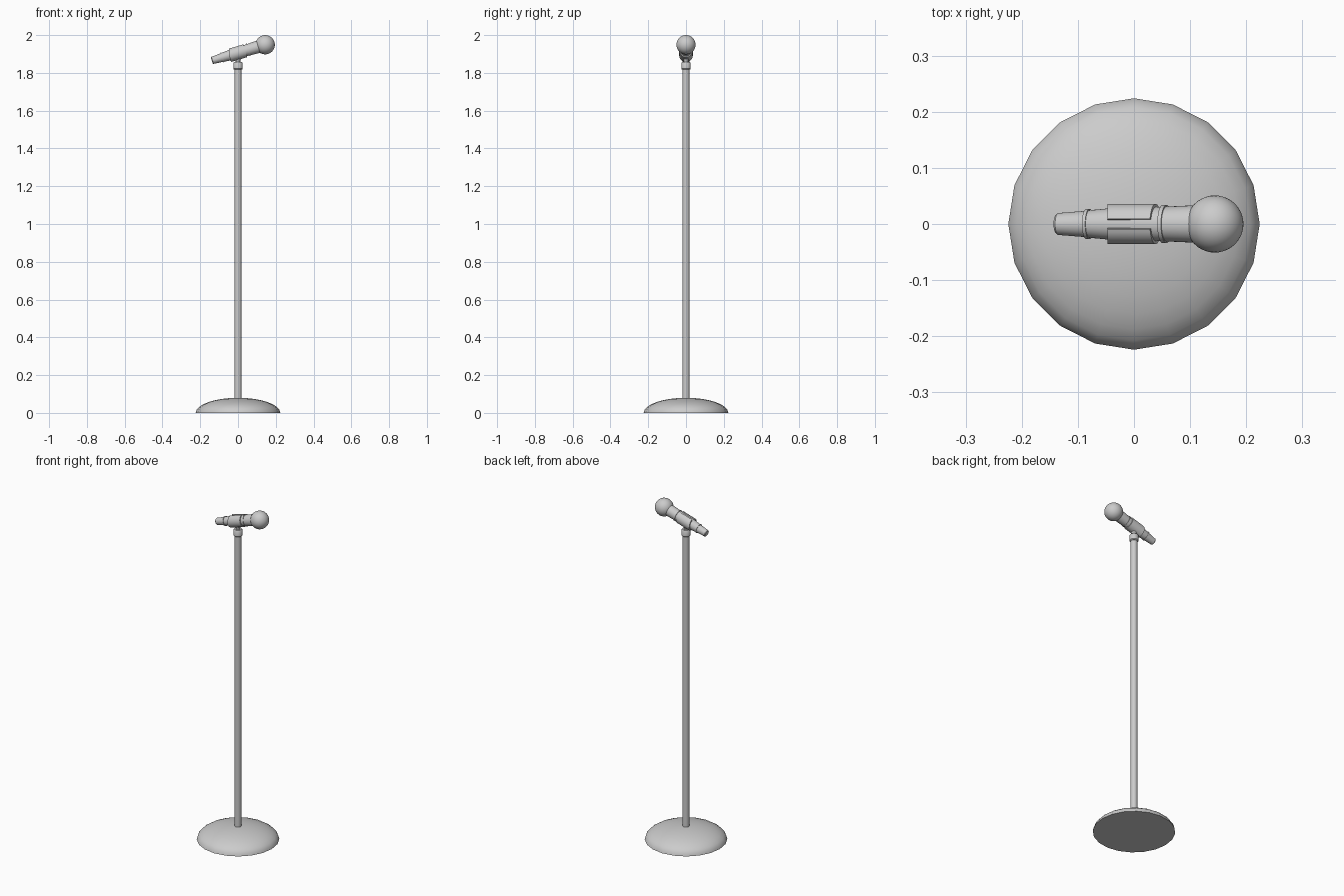
import bpy, bmesh, math
from mathutils import Matrix

if "Cube" in bpy.data.objects:
    bpy.data.objects.remove(bpy.data.objects["Cube"])

TILT = math.radians(16.5)
# local +Z runs along the microphone axis, origin at the ball centre
MIC = Matrix.Translation((0.144, 0, 1.949)) @ Matrix.Rotation(math.pi / 2 - TILT, 4, 'Y')


def finish(bm, name, matrix=Matrix(), angle=35):
    bmesh.ops.recalc_face_normals(bm, faces=bm.faces)
    mesh = bpy.data.meshes.new(name)
    bm.to_mesh(mesh)
    bm.free()
    ob = bpy.data.objects.new(name, mesh)
    bpy.context.collection.objects.link(ob)
    ob.matrix_world = matrix
    bpy.ops.object.select_all(action='DESELECT')
    ob.select_set(True)
    bpy.context.view_layer.objects.active = ob
    bpy.ops.object.shade_smooth_by_angle(angle=math.radians(angle))
    return ob


def lathe(name, profile, sides, matrix=Matrix()):
    """Closed solid turned from (radius, height) pairs."""
    bm = bmesh.new()
    rings = [[bm.verts.new((r * math.cos(2 * math.pi * i / sides),
                            r * math.sin(2 * math.pi * i / sides), z))
              for i in range(sides)] for r, z in profile]
    for a, b in zip(rings, rings[1:]):
        for i in range(sides):
            j = (i + 1) % sides
            bm.faces.new((a[i], a[j], b[j], b[i]))
    bm.faces.new(rings[0])
    bm.faces.new(rings[-1])
    return finish(bm, name, matrix)


# Domed floor base
dome = [(0.224 * math.cos(math.radians(t)), 0.08 * math.sin(math.radians(t)))
        for t in range(0, 90, 11)]
lathe("base", dome, 20)

# Pole, collar and neck
lathe("pole", [(0.0185, 0.07), (0.0185, 1.825)], 20)
lathe("collar", [(0.021, 1.817), (0.025, 1.822), (0.025, 1.851), (0.021, 1.857)], 20)
lathe("neck", [(0.012, 1.85), (0.012, 1.866), (0.018, 1.878)], 20)

# Microphone handle with two raised rings
lathe("mic_handle", [
    (0.016, -0.295), (0.0195, -0.291), (0.0235, -0.239),
    (0.027, -0.239), (0.027, -0.233), (0.0245, -0.233),
    (0.0285, -0.19), (0.0305, -0.097),
    (0.034, -0.097), (0.034, -0.090), (0.031, -0.090),
    (0.033, -0.045), (0.033, -0.03)], 32, MIC)

# Ball grille
bm = bmesh.new()
bmesh.ops.create_uvsphere(bm, u_segments=32, v_segments=20, radius=0.051)
finish(bm, "mic_ball", MIC)

# Open C-shaped clip around the handle, gap facing up
bm = bmesh.new()
gap, steps, sections = math.radians(15), 32, []
for k in range(steps + 1):
    a = -math.pi + gap + (2 * math.pi - 2 * gap) * k / steps
    ring = []
    for r, front in ((0.036, 0), (0.036, 1), (0.029, 1), (0.029, 0)):
        s = -0.11 if front else -0.199 + max(0, -math.cos(a)) * r * math.tan(TILT)
        ring.append(bm.verts.new((r * math.cos(a), r * math.sin(a), s)))
    sections.append(ring)
for p, q in zip(sections, sections[1:]):
    for i in range(4):
        j = (i + 1) % 4
        bm.faces.new((p[i], p[j], q[j], q[i]))
bm.faces.new(sections[0])
bm.faces.new(sections[-1])
clip = finish(bm, "mic_clip", MIC)
